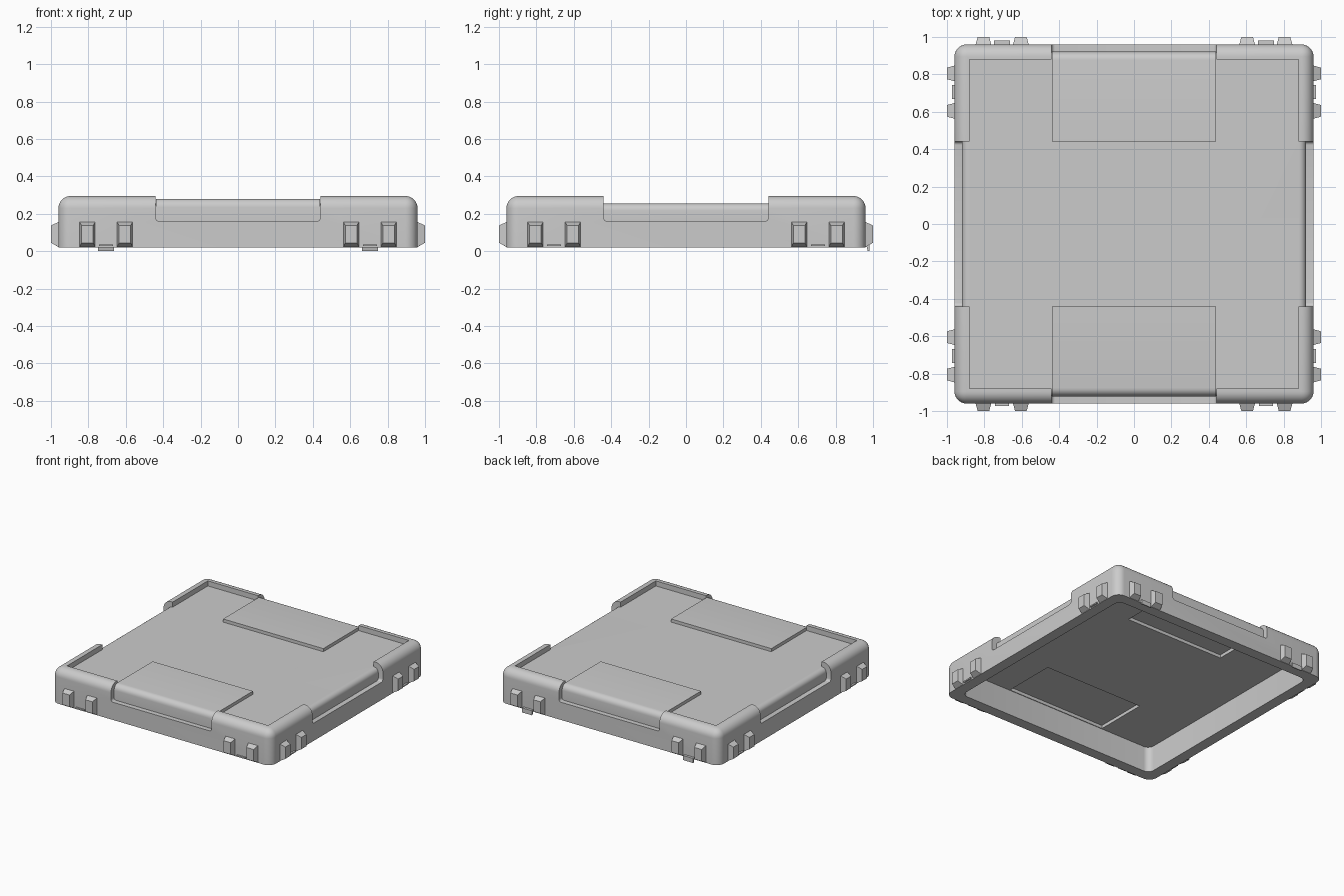
import bpy, bmesh
from math import radians
from mathutils import Matrix, Vector

if "Cube" in bpy.data.objects:
    bpy.data.objects.remove(bpy.data.objects["Cube"])


def box(name, lo, hi, pick=None, radius=0.0, segs=6):
    """Box between two corners, rounding the edges chosen by pick(direction, midpoint)."""
    bm = bmesh.new()
    bmesh.ops.create_cube(bm, size=1)
    lo, hi = Vector(lo), Vector(hi)
    for v in bm.verts:
        v.co = Vector([lo[i] + (v.co[i] + 0.5) * (hi[i] - lo[i]) for i in range(3)])
    if pick:
        mid = (lo + hi) / 2
        edges = []
        for e in bm.edges:
            a, b = e.verts[0].co, e.verts[1].co
            d = max(range(3), key=lambda i: abs(b[i] - a[i]))
            if pick("xyz"[d], (a + b) / 2 - mid):
                edges.append(e)
        bmesh.ops.bevel(bm, geom=edges, offset=radius, segments=segs,
                        profile=0.5, affect='EDGES', clamp_overlap=True)
    return to_object(name, bm)


def to_object(name, bm):
    bmesh.ops.recalc_face_normals(bm, faces=bm.faces[:])
    me = bpy.data.meshes.new(name)
    bm.to_mesh(me)
    bm.free()
    ob = bpy.data.objects.new(name, me)
    bpy.context.collection.objects.link(ob)
    return ob


def combine(target, tool, op):
    mod = target.modifiers.new("bool", 'BOOLEAN')
    mod.operation, mod.solver, mod.object = op, 'EXACT', tool
    bpy.context.view_layer.objects.active = target
    bpy.ops.object.modifier_apply(modifier=mod.name)
    bpy.data.objects.remove(tool)


def smooth(ob):
    bpy.ops.object.select_all(action='DESELECT')
    ob.select_set(True)
    bpy.context.view_layer.objects.active = ob
    bpy.ops.object.shade_smooth_by_angle(angle=radians(30))


upper = lambda d, m: d == 'z' or m.z > 0

# Lid shell: rounded block
lid = box("lid_shell", (-.96, -.96, .02), (.96, .96, .295), upper, .065, 8)

# Sunken top inside the corner frames, and the gap in the middle of each side
combine(lid, box("recess", (-.88, -.88, .15), (.88, .88, .4)), 'DIFFERENCE')
floor_y = lambda d, m: d == 'y' and m.z < 0
floor_x = lambda d, m: d == 'x' and m.z < 0
for s in (-1, 1):
    y0, y1 = sorted((s * .85, s * 1.1))
    combine(lid, box("gap", (-.44, y0, .16), (.44, y1, .4), floor_y, .018, 4), 'DIFFERENCE')
    combine(lid, box("gap", (y0, -.44, .16), (y1, .44, .4), floor_x, .018, 4), 'DIFFERENCE')

# Top panel and the two raised pads
combine(lid, box("panel", (-.92, -.92, .1), (.92, .92, .255),
                 lambda d, m: d != 'z' and m.z > 0, .038), 'UNION')
for s in (-1, 1):
    y0, y1 = sorted((s * .44, s * .921))
    combine(lid, box("pad", (-.439, y0, .12), (.439, y1, .28),
                     lambda d, m: d == 'x' and m.z > 0 and m.y * s > 0, .045), 'UNION')

# Hollow underside, deeper beneath the pads
combine(lid, box("hollow", (-.875, -.875, -.1), (.875, .875, .222),
                 lambda d, m: d == 'z', .05), 'DIFFERENCE')
for s in (-1, 1):
    y0, y1 = sorted((s * .45, s * .87))
    combine(lid, box("pad_hollow", (-.43, y0, .1), (.43, y1, .247)), 'DIFFERENCE')
smooth(lid)

# Tapered clips in pairs near both ends of every side
for side in range(4):
    turn = Matrix.Rotation(radians(90 * side), 4, 'Z')
    bm = bmesh.new()
    for cx in (-.805, -.605, .605, .805):
        pts = [(cx + sx * w, y, z)
               for y, w, z0, z1 in ((-.955, .043, .02, .158), (-1.0, .031, .045, .138))
               for sx in (-1, 1) for z in (z0, z1)]
        vs = [bm.verts.new(turn @ Vector(p)) for p in pts]
        bmesh.ops.convex_hull(bm, input=vs)
    bmesh.ops.dissolve_limit(bm, angle_limit=.01, verts=bm.verts[:], edges=bm.edges[:])
    to_object(f"clips_{side}", bm)

    # Small latch strip between each pair; the back ones (side 2) hang down
    for cx in (-.705, .705):
        if side == 2:
            bm = bmesh.new()
            prof = [(-.955, .036), (-.98, .036), (-.98, .0), (-.972, .0), (-.965, .028), (-.955, .028)]
            vs = [bm.verts.new(turn @ Vector((cx - .043, y, z))) for y, z in prof]
            f = bm.faces.new(vs)
            ext = bmesh.ops.extrude_face_region(bm, geom=[f])
            new = [g for g in ext["geom"] if isinstance(g, bmesh.types.BMVert)]
            bmesh.ops.translate(bm, verts=new, vec=turn @ Vector((.086, 0, 0)))
            if f.is_valid and all(len(e.link_faces) == 1 for e in f.edges):
                bm.faces.new(vs[::-1])
            to_object("back_latch", bm)
        else:
            latch = box("latch_strip", (cx - .038, -.973, .027), (cx + .038, -.955, .037))
            latch.data.transform(turn)
